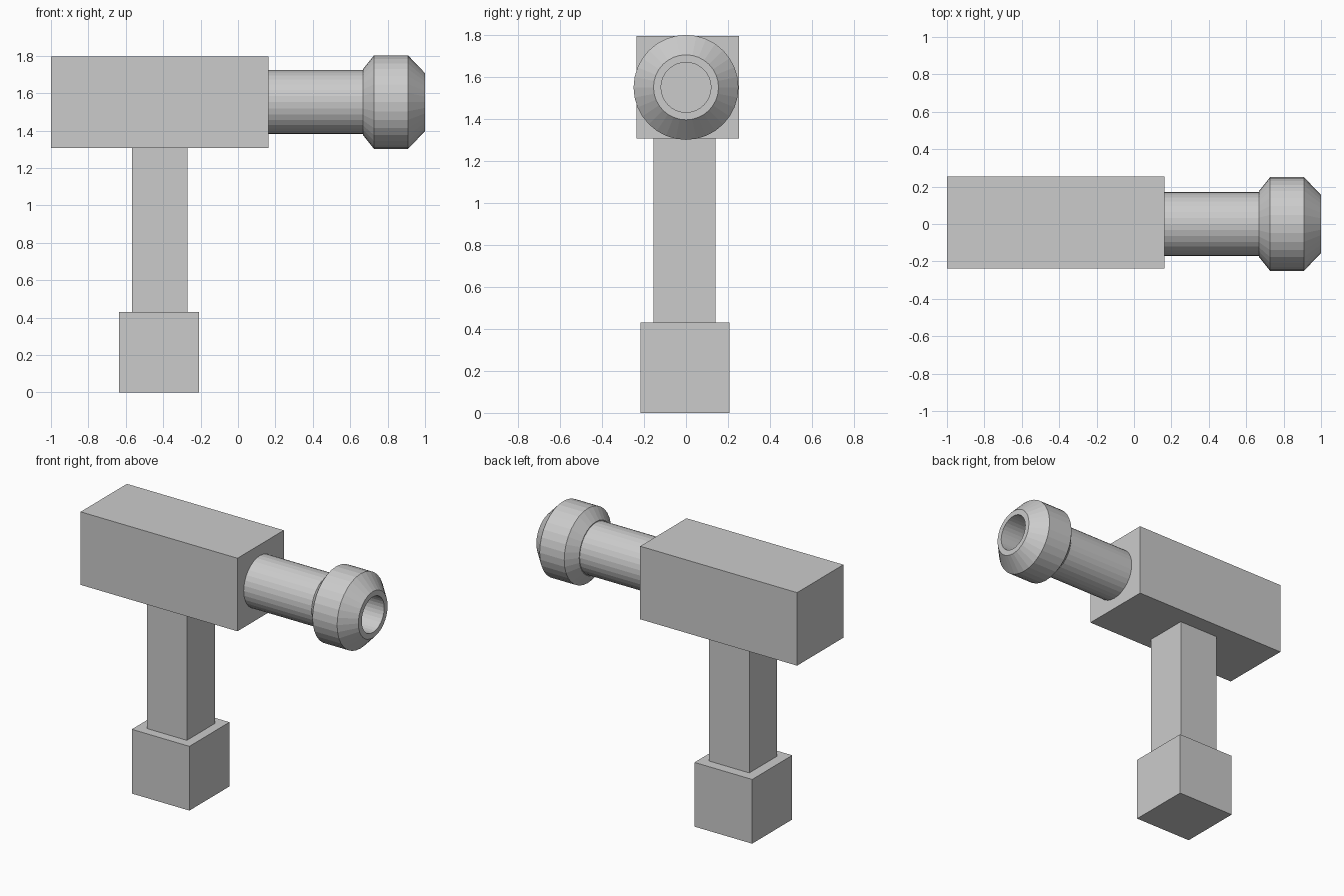
import bpy, bmesh
from math import cos, sin, tau

if "Cube" in bpy.data.objects:
    bpy.data.objects.remove(bpy.data.objects["Cube"])


def make_object(name, bm):
    bmesh.ops.recalc_face_normals(bm, faces=bm.faces[:])
    mesh = bpy.data.meshes.new(name)
    bm.to_mesh(mesh)
    bm.free()
    obj = bpy.data.objects.new(name, mesh)
    bpy.context.collection.objects.link(obj)
    return obj


def box(name, low, high):
    bm = bmesh.new()
    bmesh.ops.create_cube(bm, size=1)
    for v in bm.verts:
        v.co = [(a + b) / 2 + c * (b - a) for a, b, c in zip(low, high, v.co)]
    return make_object(name, bm)


def lathe_x(name, profile, axis_z, sides=32):
    """Closed solid turned round a horizontal axis from (x, radius) points."""
    bm = bmesh.new()
    rings = [[bm.verts.new((x, r * cos(tau * i / sides), axis_z + r * sin(tau * i / sides)))
              for i in range(sides)] for x, r in profile]
    for a, b in zip(rings, rings[1:]):
        for i in range(sides):
            j = (i + 1) % sides
            bm.faces.new((a[i], a[j], b[j], b[i]))
    bm.faces.new(rings[0])
    bm.faces.new(rings[-1])
    return make_object(name, bm)


# Square blocks: foot, grip and main body
box("grip_base", (-0.635, -0.217, 0), (-0.208, 0.207, 0.43))
box("grip", (-0.567, -0.155, 0.43), (-0.27, 0.14, 1.307))
box("body", (-1, -0.237, 1.307), (0.162, 0.253, 1.796))

# Barrel with flared muzzle and recessed bore
lathe_x("barrel", [(0.16, 0.171), (0.668, 0.171), (0.668, 0.176), (0.727, 0.25),
                   (0.909, 0.25), (1, 0.155), (1, 0.119), (0.67, 0.119)], 1.552)
